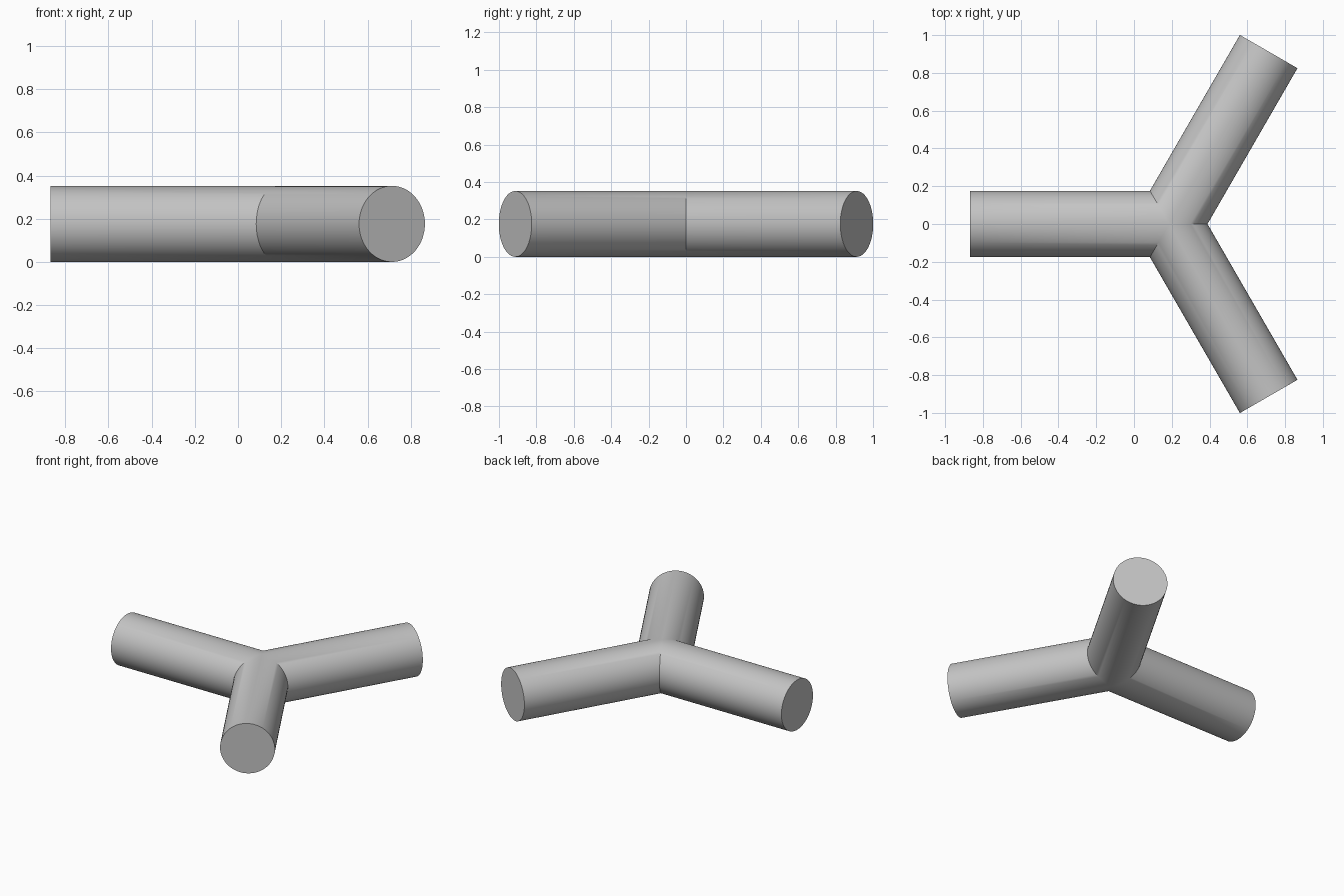
import bpy
import bmesh
from math import radians, sin, cos, tan, pi
from mathutils import Matrix, Vector

cube = bpy.data.objects.get("Cube")
if cube:
    bpy.data.objects.remove(cube, do_unlink=True)

RADIUS = 0.176
LENGTH = 1.054
HUB = Vector((0.186, 0, RADIUS))
SIDES = 64

grey = bpy.data.materials.new("plain grey")
grey.use_nodes = True
grey.diffuse_color = (0.55, 0.55, 0.55, 1)
grey.node_tree.nodes["Principled BSDF"].inputs["Base Color"].default_value = grey.diffuse_color


def add_arm(bm, angle):
    """Round arm from the hub, mitred at the hub and capped at the tip."""
    place = Matrix.Translation(HUB) @ Matrix.Rotation(angle, 4, "Z")
    inner, outer = [], []
    for i in range(SIDES):
        a = 2 * pi * i / SIDES
        y, z = RADIUS * cos(a), RADIUS * sin(a)
        inner.append(bm.verts.new(place @ Vector((abs(y) * tan(radians(30)), y, z))))
        outer.append(bm.verts.new(place @ Vector((LENGTH, y, z))))
    for i in range(SIDES):
        j = (i + 1) % SIDES
        bm.faces.new((inner[i], inner[j], outer[j], outer[i]))
    bm.faces.new(outer)


# Three arms welded into one closed junction
bm = bmesh.new()
for degrees in (60, 180, 300):
    add_arm(bm, radians(degrees))
bmesh.ops.remove_doubles(bm, verts=bm.verts, dist=0.0005)
bmesh.ops.recalc_face_normals(bm, faces=bm.faces)

mesh = bpy.data.meshes.new("three_way_junction")
bm.to_mesh(mesh)
bm.free()
mesh.materials.append(grey)
junction = bpy.data.objects.new("three_way_junction", mesh)
bpy.context.collection.objects.link(junction)

# Smooth round walls with crisp caps and mitres
bpy.ops.object.select_all(action="DESELECT")
junction.select_set(True)
bpy.context.view_layer.objects.active = junction
bpy.ops.object.shade_smooth_by_angle(angle=radians(30))
